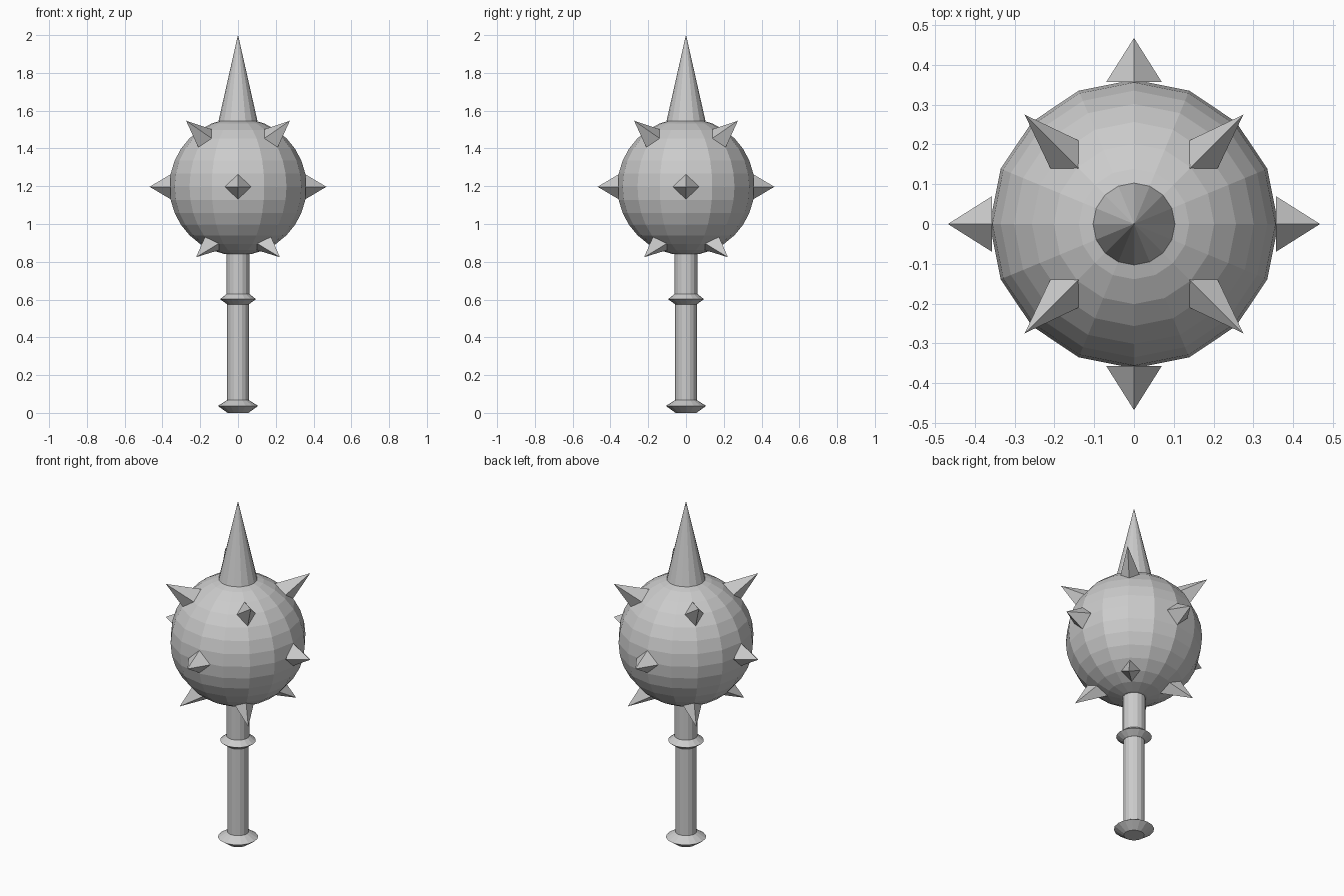
import bpy, bmesh
from math import cos, sin, pi, sqrt, radians
from mathutils import Vector

if "Cube" in bpy.data.objects:
    bpy.data.objects.remove(bpy.data.objects["Cube"])

iron = bpy.data.materials.new("plain_grey")
iron.use_nodes = True
grey = (0.6, 0.6, 0.6, 1)
iron.diffuse_color = grey
iron.node_tree.nodes["Principled BSDF"].inputs["Base Color"].default_value = grey

SIDES = 16
CENTRE = Vector((0, 0, 1.197))
RADIUS = 0.363


def finish(bm, name):
    bmesh.ops.recalc_face_normals(bm, faces=bm.faces)
    mesh = bpy.data.meshes.new(name)
    bm.to_mesh(mesh)
    bm.free()
    mesh.materials.append(iron)
    obj = bpy.data.objects.new(name, mesh)
    bpy.context.collection.objects.link(obj)
    return obj


def lathe(name, profile):
    """Turn a (radius, height) profile around z, with flat end caps."""
    bm = bmesh.new()
    rings = [[bm.verts.new((r * cos(2 * pi * i / SIDES), r * sin(2 * pi * i / SIDES), z))
              for i in range(SIDES)] for r, z in profile]
    for low, high in zip(rings, rings[1:]):
        for i in range(SIDES):
            j = (i + 1) % SIDES
            bm.faces.new((low[i], low[j], high[j], high[i]))
    bm.faces.new(rings[0][::-1])
    bm.faces.new(rings[-1])
    return finish(bm, name)


def spike(name, azimuth, base_radii, half_width, tip_radius, tip_rise, side):
    """Four-sided spike: diamond base on the ball, given by distances from the axis."""
    out = Vector((cos(azimuth), sin(azimuth), 0))
    across = Vector((-sin(azimuth), cos(azimuth), 0))
    up = Vector((0, 0, 1))

    def on_ball(r, sign):
        return CENTRE + out * r + up * sign * sqrt(RADIUS ** 2 - r ** 2)

    if side == 0:
        top, bottom = on_ball(base_radii[0], 1), on_ball(base_radii[1], -1)
    else:
        top, bottom = on_ball(base_radii[0], side), on_ball(base_radii[1], side)
    middle = (top + bottom) / 2
    corners = [top, middle + across * half_width, bottom, middle - across * half_width]
    bm = bmesh.new()
    base = [bm.verts.new(c) for c in corners]
    tip = bm.verts.new(CENTRE + out * tip_radius + up * tip_rise)
    for i in range(4):
        bm.faces.new((base[i], base[(i + 1) % 4], tip))
    bm.faces.new(base[::-1])
    return finish(bm, name)


# Handle with its rings
lathe("pommel", [(0.055, 0), (0.107, 0.037), (0.057, 0.068)])
lathe("grip", [(0.057, 0.05), (0.057, 0.59)])
lathe("collar", [(0.058, 0.575), (0.095, 0.602), (0.06, 0.63)])
lathe("neck", [(0.061, 0.61), (0.061, 0.86)])

# Faceted ball
ball = bmesh.new()
bmesh.ops.create_uvsphere(ball, u_segments=SIDES, v_segments=SIDES, radius=RADIUS)
bmesh.ops.translate(ball, verts=ball.verts, vec=CENTRE)
finish(ball, "ball")

# Tall top spike
lathe("top_spike", [(0.103, 1.546), (0.0005, 2.0)])

# Three rows of four small spikes
for k in range(4):
    straight = radians(90 * k)
    diagonal = straight + radians(45)
    spike(f"middle_spike_{k + 1}", straight, (0.357, 0.357), 0.07, 0.468, 0, 0)
    spike(f"upper_spike_{k + 1}", diagonal, (0.198, 0.297), 0.05, 0.389, 0.35, 1)
    spike(f"lower_spike_{k + 1}", diagonal, (0.2475, 0.14), 0.05, 0.314, -0.373, -1)
